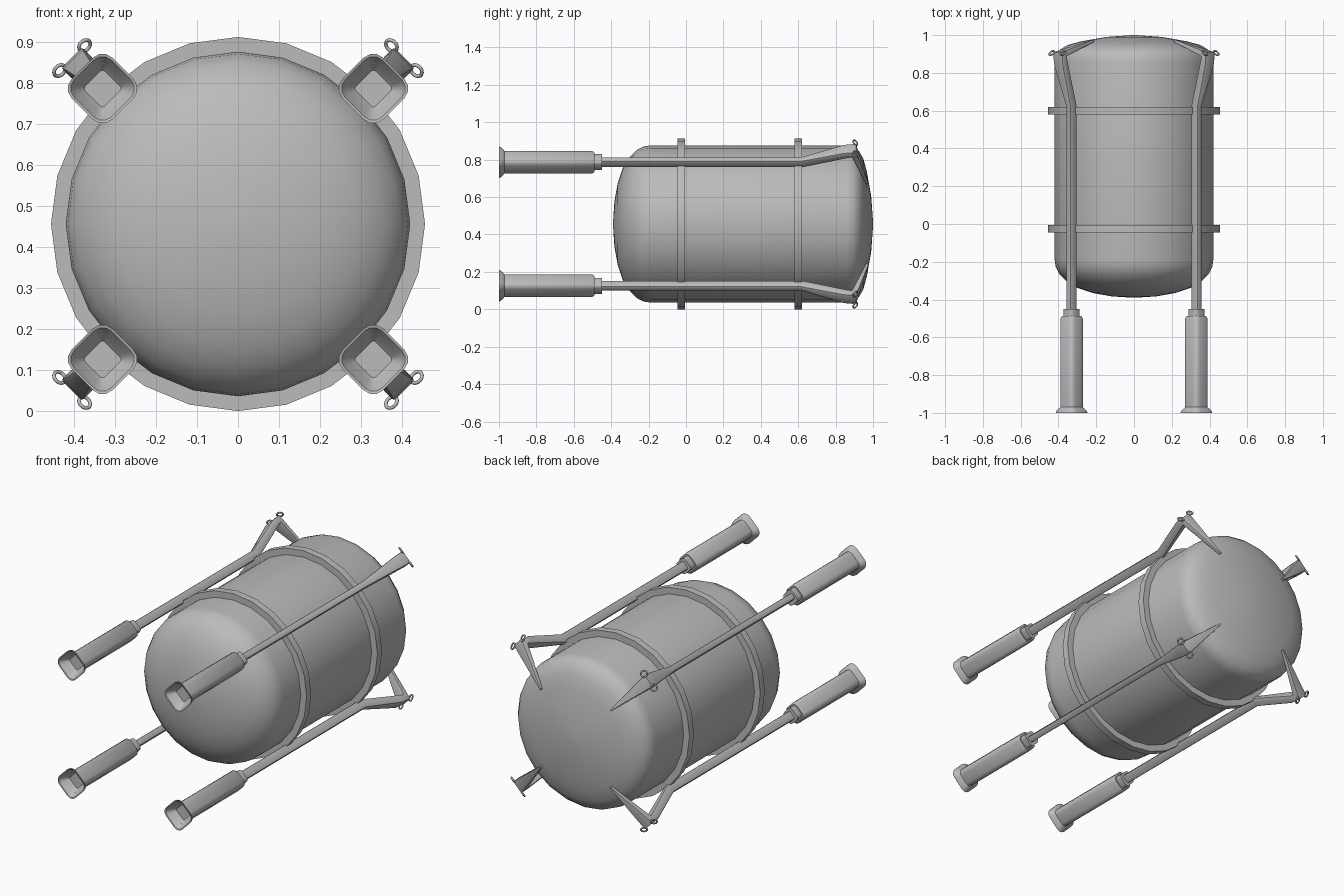
import bpy, bmesh
from math import sin, cos, pi, radians
from mathutils import Vector, Matrix

cube = bpy.data.objects.get("Cube")
if cube:
    bpy.data.objects.remove(cube, do_unlink=True)

grey = bpy.data.materials.new("plain_grey")
grey.use_nodes = True
grey.diffuse_color = (0.5, 0.5, 0.5, 1)
grey.node_tree.nodes["Principled BSDF"].inputs["Base Color"].default_value = (0.5, 0.5, 0.5, 1)

AXIS_Z = 0.456     # height of the tank axis
POLE_R = 0.467     # distance of the poles from the axis


def finish(obj, angle=35):
    obj.data.materials.clear()
    obj.data.materials.append(grey)
    bpy.ops.object.select_all(action='DESELECT')
    obj.select_set(True)
    bpy.context.view_layer.objects.active = obj
    bpy.ops.object.shade_smooth_by_angle(angle=radians(angle))


def loft(name, loops, closed=False, angle=35):
    """Skin a list of equal-length point loops, capping the ends unless closed."""
    bm = bmesh.new()
    rings = [[bm.verts.new(p) for p in loop] for loop in loops]
    n = len(rings[0])
    pairs = list(zip(rings, rings[1:])) + ([(rings[-1], rings[0])] if closed else [])
    for a, b in pairs:
        for i in range(n):
            j = (i + 1) % n
            bm.faces.new((a[i], a[j], b[j], b[i]))
    if not closed:
        bm.faces.new(rings[0])
        bm.faces.new(rings[-1])
    bmesh.ops.recalc_face_normals(bm, faces=bm.faces)
    mesh = bpy.data.meshes.new(name)
    bm.to_mesh(mesh)
    bm.free()
    obj = bpy.data.objects.new(name, mesh)
    bpy.context.collection.objects.link(obj)
    finish(obj, angle)
    return obj


def circle(r, y, n=24):
    return [Vector((r * cos(2 * pi * i / n), y, AXIS_Z + r * sin(2 * pi * i / n))) for i in range(n)]


def rounded(w, h, c, steps=3):
    """Rounded rectangle as (u, v) pairs."""
    pts = []
    for q, (su, sv) in enumerate(((1, 1), (-1, 1), (-1, -1), (1, -1))):
        for k in range(steps + 1):
            a = (q + k / steps) * pi / 2
            pts.append((su * (w - c) + c * cos(a), sv * (h - c) + c * sin(a)))
    return pts


# Tank: domed at both ends, as (radius, y)
tank = [(0.01, -0.39), (0.12, -0.383), (0.22, -0.365), (0.30, -0.338), (0.355, -0.305),
        (0.395, -0.265), (0.415, -0.225), (0.42, -0.19), (0.42, 0.86), (0.413, 0.895),
        (0.39, 0.925), (0.35, 0.948), (0.28, 0.967), (0.15, 0.99), (0.01, 1.0)]
loft("tank", [circle(r, y) for r, y in tank])

# Hoops around the tank
for name, y in (("front_hoop", -0.025), ("back_hoop", 0.6)):
    section = [(0.41, y - 0.02), (0.456, y - 0.02), (0.456, y + 0.02), (0.41, y + 0.02)]
    loft(name, [circle(r, yy) for r, yy in section], closed=True)

# Handle grip with a hollow flared end: (y, half width, corner radius)
grip = [(-0.95, 0.034, 0.008), (-0.965, 0.046, 0.018), (-0.998, 0.064, 0.03), (-1.0, 0.07, 0.034),
        (-0.99, 0.068, 0.034), (-0.97, 0.05, 0.025), (-0.5, 0.05, 0.025), (-0.488, 0.043, 0.022)]
collar = [(-0.49, 0.036, 0.018), (-0.45, 0.036, 0.018)]
# Pole path: (y, radius, half tangent width, half thickness)
pole = [(-0.46, POLE_R, 0.017, 0.024), (0.62, POLE_R, 0.017, 0.024), (0.85, 0.547, 0.034, 0.022),
        (0.898, 0.555, 0.036, 0.022), (0.97, 0.305, 0.004, 0.007)]

for side, sx in (("left", 1), ("right", -1)):
    for level, sz in (("upper", 1), ("lower", -1)):
        tag = f"{level}_{side}"
        radial = Vector((sx, 0, sz)).normalized()
        tangent = Vector((-sz, 0, sx)).normalized()
        fwd = Vector((0, 1, 0))
        base = Vector((0, 0, AXIS_Z))

        def straight(sections):
            return [[base + fwd * y + radial * (POLE_R + v) + tangent * u for u, v in rounded(h, h, c)]
                    for y, h, c in sections]

        loft(f"{tag}_grip", straight(grip))
        loft(f"{tag}_collar", straight(collar))

        # Bent pole, mitred at each joint
        centres = [base + fwd * y + radial * r for y, r, _, _ in pole]
        loops = []
        for i, (p, (_, _, w, h)) in enumerate(zip(centres, pole)):
            d_in = (p - centres[max(i - 1, 0)]).normalized()
            d_out = (centres[min(i + 1, len(pole) - 1)] - p).normalized()
            d = (d_in + d_out).normalized()
            normal = (radial * d.y - fwd * d.dot(radial)).normalized()
            loops.append([p + tangent * u + normal * v for u, v in rounded(w, h, min(w, h) * 0.35, 2)])
        loft(f"{tag}_pole", loops)

        # Small eyelets on both sides of the elbow
        for end, st in (("a", 1), ("b", -1)):
            spot = base + fwd * 0.905 + radial * 0.572 + tangent * st * 0.043
            facing = (radial + fwd).to_track_quat('Z', 'Y').to_euler()
            bpy.ops.mesh.primitive_torus_add(location=spot, rotation=facing, major_radius=0.016,
                                             minor_radius=0.0045, major_segments=16, minor_segments=8)
            eyelet = bpy.context.object
            eyelet.name = f"{tag}_eyelet_{end}"
            finish(eyelet, 60)
